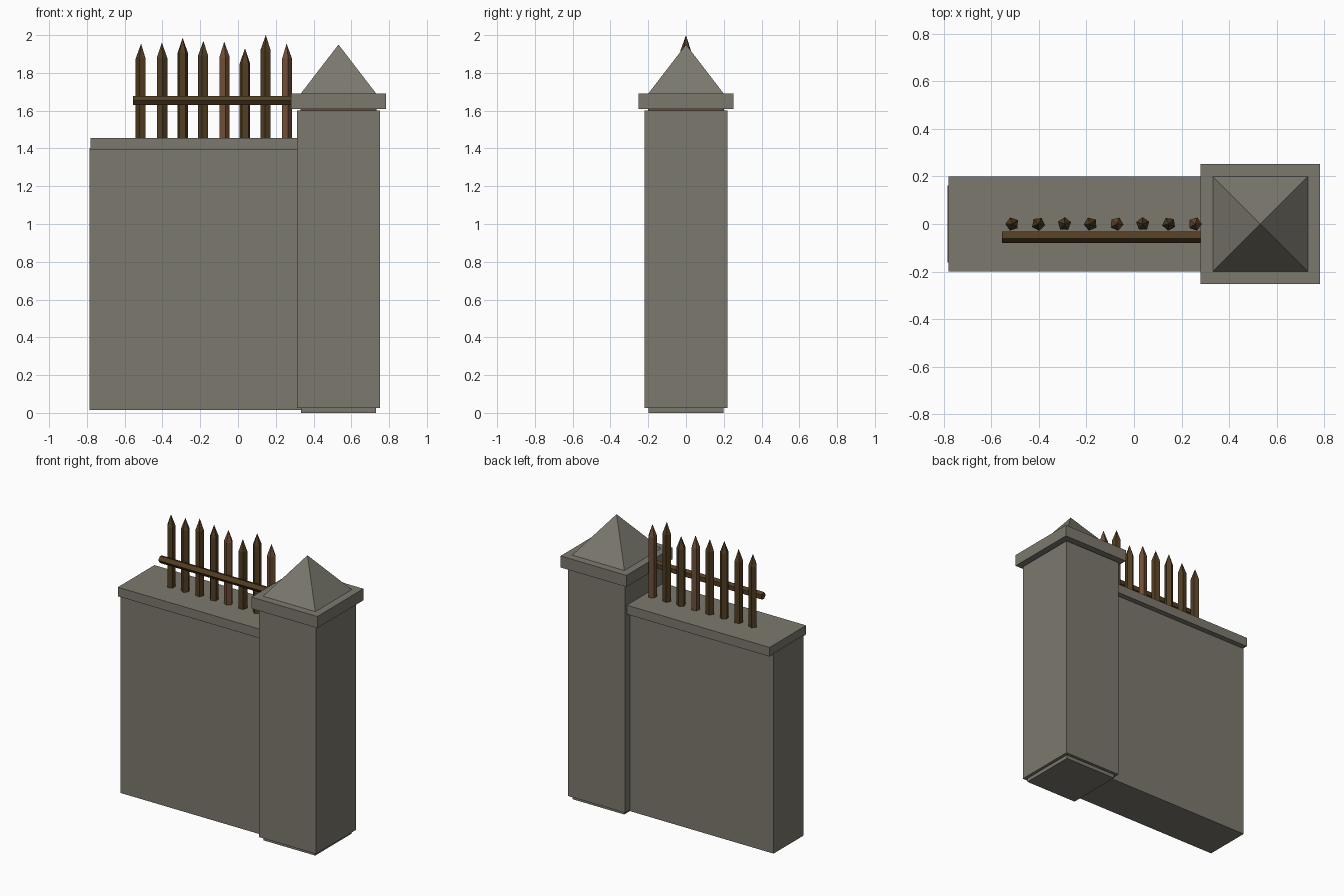
import bpy, bmesh, math
from mathutils import Matrix

if "Cube" in bpy.data.objects:
    bpy.data.objects.remove(bpy.data.objects["Cube"], do_unlink=True)


def material(name, color):
    m = bpy.data.materials.new(name)
    m.use_nodes = True
    m.diffuse_color = (*color, 1)
    m.node_tree.nodes["Principled BSDF"].inputs["Base Color"].default_value = (*color, 1)
    return m


stone = material("grey stone", (0.2, 0.19, 0.155))
dark_wood = material("dark wood", (0.085, 0.048, 0.016))
red_wood = material("reddish wood", (0.16, 0.075, 0.037))


def add_object(name, bm, mat):
    bmesh.ops.recalc_face_normals(bm, faces=bm.faces)
    mesh = bpy.data.meshes.new(name)
    bm.to_mesh(mesh)
    bm.free()
    mesh.materials.append(mat)
    ob = bpy.data.objects.new(name, mesh)
    bpy.context.collection.objects.link(ob)
    return ob


def box(name, x0, x1, half_y, z0, z1, mat=stone):
    bm = bmesh.new()
    place = Matrix.Translation(((x0 + x1) / 2, 0, (z0 + z1) / 2))
    size = Matrix.Diagonal((x1 - x0, 2 * half_y, z1 - z0, 1))
    bmesh.ops.create_cube(bm, size=1, matrix=place @ size)
    return add_object(name, bm, mat)


def prism(bm, sides, r0, r1, z0, z1, turn):
    """Tapered upright prism on the z axis."""
    bmesh.ops.create_cone(
        bm, cap_ends=True, segments=sides, radius1=r0, radius2=r1, depth=z1 - z0,
        matrix=Matrix.Translation((0, 0, (z0 + z1) / 2)) @ Matrix.Rotation(turn, 4, "Z"))


# Wall and coping
box("wall", -0.785, 0.4, 0.163, 0.015, 1.4)
box("wall_coping", -0.78, 0.4, 0.2, 1.392, 1.455)

# Pillar, from foot to roof
PILLAR_X = 0.532
for name, half_x, half_y, z0, z1, mat in (
        ("pillar_foot", 0.198, 0.198, 0, 0.03, stone),
        ("pillar_shaft", 0.219, 0.219, 0.025, 1.6, stone),
        ("pillar_neck", 0.2, 0.2, 1.595, 1.613, red_wood),
        ("pillar_slab", 0.252, 0.252, 1.61, 1.69, stone)):
    box(name, PILLAR_X - half_x, PILLAR_X + half_x, half_y, z0, z1, mat)

bm = bmesh.new()
prism(bm, 4, 0.2 * math.sqrt(2), 0, 1.69, 1.95, math.pi / 4)
add_object("pillar_roof", bm, stone).location.x = PILLAR_X

# Pointed five-sided stakes
tops = (1.955, 1.96, 1.985, 1.97, 1.965, 1.93, 2.0, 1.955)
for i, top in enumerate(tops):
    bm = bmesh.new()
    turn = 0.3 + i * 0.45
    shoulder = top - 0.08
    prism(bm, 5, 0.029, 0.029, 1.44, shoulder, turn)
    prism(bm, 5, 0.029, 0, shoulder, top, turn)
    # Merge shaft and tip into one closed shell
    bmesh.ops.remove_doubles(bm, verts=bm.verts, dist=0.0005)
    inner = [f for f in bm.faces if len(f.verts) == 5
             and abs(f.calc_center_median().z - shoulder) < 0.001]
    bmesh.ops.delete(bm, geom=inner, context="FACES_ONLY")
    stake = add_object(f"stake_{i + 1}", bm, red_wood if i in (4, 7) else dark_wood)
    stake.location.x = -0.513 + i * 0.11

# Rail in front of the stakes
bm = bmesh.new()
prism(bm, 5, 0.026, 0.026, -0.555, 0.33, math.pi)
rail = add_object("rail", bm, dark_wood)
rail.rotation_euler.y = math.pi / 2
rail.location = (0, -0.053, 1.654)
